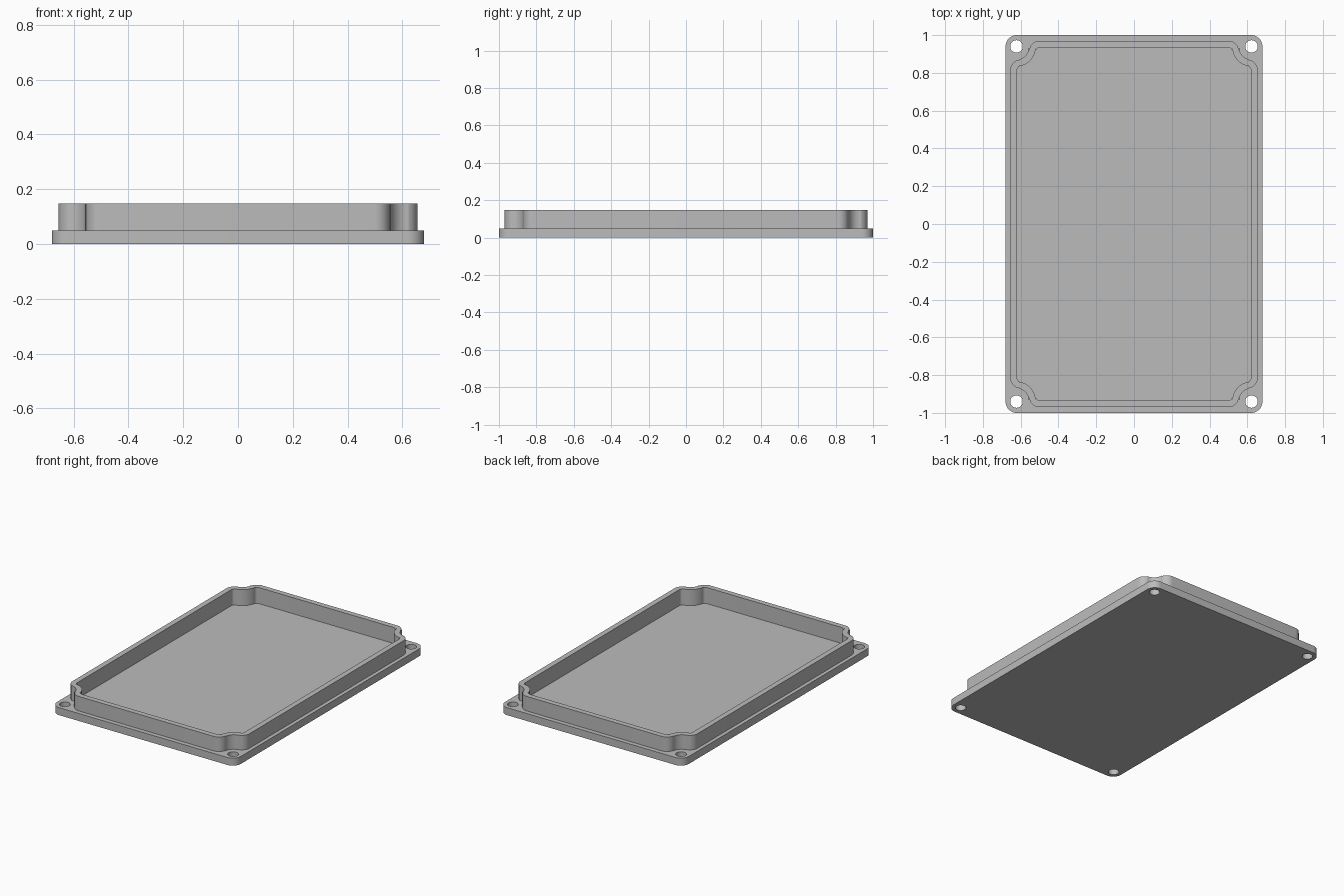
import bpy, bmesh, math

if "Cube" in bpy.data.objects:
    bpy.data.objects.remove(bpy.data.objects["Cube"])

PLATE_TOP, WALL_TOP, FLOOR = 0.05, 0.147, 0.04
HOLE_X, HOLE_Y = 0.622, 0.94


def arc(cx, cy, r, a0, a1, n=10):
    """Points on an arc, angles in degrees."""
    return [(cx + r * math.cos(math.radians(a0 + (a1 - a0) * i / n)),
             cy + r * math.sin(math.radians(a0 + (a1 - a0) * i / n))) for i in range(n + 1)]


def four_corners(corner):
    """Mirror the +x +y corner into a closed counter-clockwise outline."""
    left = [(-x, y) for x, y in reversed(corner)]
    half = corner + left
    return half + [(-x, -y) for x, y in half]


def wall_outline(inset):
    """Outline with rounded notches around the screw holes."""
    convex, concave = 0.055 - inset, 0.065 + inset
    return four_corners(arc(0.60, 0.815, convex, 0, 90)
                        + arc(HOLE_X, 0.935, concave, 270, 180, 14)
                        + arc(0.50, 0.915, convex, 0, 90))


bm = bmesh.new()


def ring(points, z):
    verts = [bm.verts.new((x, y, z)) for x, y in points]
    return [bm.edges.new((verts[i], verts[(i + 1) % len(verts)])) for i in range(len(verts))]


def sides(low, high):
    for a, b in zip(low, high):
        bm.faces.new((a.verts[0], a.verts[1], b.verts[1], b.verts[0]))


def cap(*rings):
    bmesh.ops.triangle_fill(bm, edges=[e for r in rings for e in r], use_beauty=True)


# Outlines of plate, holes and raised wall
plate = four_corners(arc(0.62, 0.94, 0.06, 0, 90))
plate_low, plate_high = ring(plate, 0), ring(plate, PLATE_TOP)
holes_low, holes_high = [], []
for sx in (-1, 1):
    for sy in (-1, 1):
        circle = arc(sx * HOLE_X, sy * HOLE_Y, 0.033, 0, 360, 32)[:-1]
        holes_low.append(ring(circle, 0))
        holes_high.append(ring(circle, PLATE_TOP))
outer, inner = wall_outline(0), wall_outline(0.036)
outer_low, outer_high = ring(outer, PLATE_TOP), ring(outer, WALL_TOP)
inner_low, inner_high = ring(inner, FLOOR), ring(inner, WALL_TOP)

# Upright surfaces
sides(plate_low, plate_high)
sides(outer_low, outer_high)
sides(inner_low, inner_high)
for low, high in zip(holes_low, holes_high):
    sides(low, high)

# Underside, ledge, wall top and recessed floor
cap(plate_low, *holes_low)
cap(plate_high, outer_low, *holes_high)
cap(outer_high, inner_high)
cap(inner_low)

bmesh.ops.recalc_face_normals(bm, faces=bm.faces)
mesh = bpy.data.meshes.new("enclosure_lid")
bm.to_mesh(mesh)
bm.free()

grey = bpy.data.materials.new("grey_plastic")
grey.diffuse_color = (0.5, 0.5, 0.5, 1)
grey.use_nodes = True
grey.node_tree.nodes["Principled BSDF"].inputs["Base Color"].default_value = grey.diffuse_color
mesh.materials.append(grey)

lid = bpy.data.objects.new("enclosure_lid", mesh)
bpy.context.collection.objects.link(lid)
bpy.context.view_layer.objects.active = lid
lid.select_set(True)
bpy.ops.object.shade_smooth_by_angle(angle=math.radians(30))
